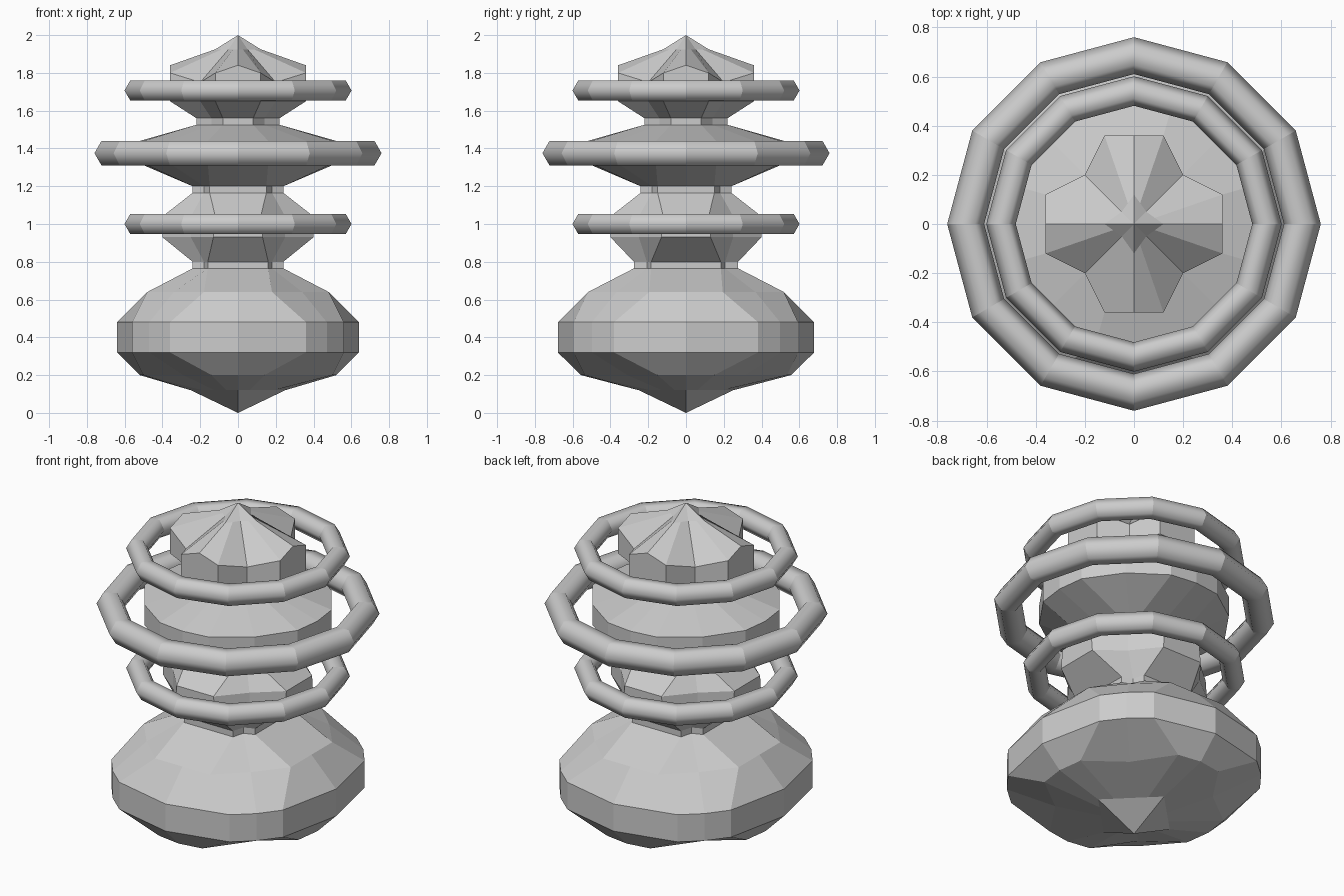
import bpy

if "Cube" in bpy.data.objects:
    bpy.data.objects.remove(bpy.data.objects["Cube"])

# Body sections: z, axis reach, corner (far, near), diagonal, y stretch,
# drop of the corners, drop of the diagonals
LEVELS = [
    (0.12, 0.25, 0.19, 0.06, 0.125, 1.0, 0, 0),
    (0.20, 0.52, 0.50, 0.14, 0.29, 1.07, 0, 0),
    (0.32, 0.64, 0.56, 0.36, 0.47, 1.06, 0, 0),
    (0.48, 0.64, 0.56, 0.36, 0.47, 1.06, 0, 0),
    (0.64, 0.48, 0.48, 0.18, 0.34, 1.08, 0, 0),
    (0.765, 0.24, 0.24, 0.16, 0.18, 1.15, 0, 0),
    (0.80, 0.24, 0.24, 0.16, 0.18, 1.15, 0, 0),
    (0.93, 0.40, 0.40, 0.13, 0.25, 1.0, 0, 0),
    (1.04, 0.40, 0.40, 0.12, 0.25, 1.0, 0, 0),
    (1.165, 0.24, 0.24, 0.15, 0.18, 1.0, 0, 0),
    (1.20, 0.24, 0.24, 0.15, 0.18, 1.0, 0, 0),
    (1.32, 0.52, 0.50, 0.16, 0.36, 1.0, 0, 0),
    (1.44, 0.52, 0.50, 0.16, 0.36, 1.0, 0, 0),
    (1.525, 0.22, 0.22, 0.08, 0.14, 1.0, 0, 0),
    (1.56, 0.22, 0.22, 0.08, 0.14, 1.0, 0, 0),
    (1.65, 0.36, 0.36, 0.12, 0.20, 1.0, 0, 0),
    (1.84, 0.36, 0.36, 0.12, 0.20, 1.0, 0.04, 0.09),
    (1.925, 0.12, 0.085, 0.025, 0.05, 1.0, 0, 0),
]


def section(z, a, far, near, d, sy, corner_drop, diag_drop):
    """One 16-point outline made from four turned quarters."""
    pts = []
    zc, zd = z - corner_drop, z - diag_drop
    for c, s in ((1, 0), (0, 1), (-1, 0), (0, -1)):
        for x, y, h in ((a, 0, z), (far, near, zc), (d, d, zd), (near, far, zc)):
            pts.append((x * c - y * s, (x * s + y * c) * sy, h))
    return pts


# Faceted body with pointed ends
verts = [p for lv in LEVELS for p in section(*lv)]
n, rows = 16, len(LEVELS)
faces = []
for r in range(rows - 1):
    for i in range(n):
        j = (i + 1) % n
        faces.append((r * n + i, r * n + j, (r + 1) * n + j, (r + 1) * n + i))
bottom = len(verts)
top = bottom + 1
verts += [(0, 0, 0), (0, 0, 2)]
last = (rows - 1) * n
for i in range(n):
    j = (i + 1) % n
    faces.append((bottom, j, i))
    faces.append((top, last + i, last + j))
mesh = bpy.data.meshes.new("faceted_body")
mesh.from_pydata(verts, [], faces)
mesh.update()
bpy.context.collection.objects.link(bpy.data.objects.new("faceted_body", mesh))

# Floating twelve-sided rings, smooth around the tube and creased at the corners
for name, z, major, minor in (
    ("lower_ring", 1.0, 0.541, 0.06),
    ("middle_ring", 1.375, 0.685, 0.075),
    ("upper_ring", 1.707, 0.541, 0.06),
):
    bpy.ops.mesh.primitive_torus_add(
        major_segments=12, minor_segments=6,
        major_radius=major, minor_radius=minor, location=(0, 0, z))
    ring = bpy.context.object
    ring.name = name
    bpy.ops.object.shade_smooth()
    for e in ring.data.edges:
        p, q = (ring.data.vertices[v].co for v in e.vertices)
        e.use_edge_sharp = abs(p.x * q.y - p.y * q.x) < 0.001
